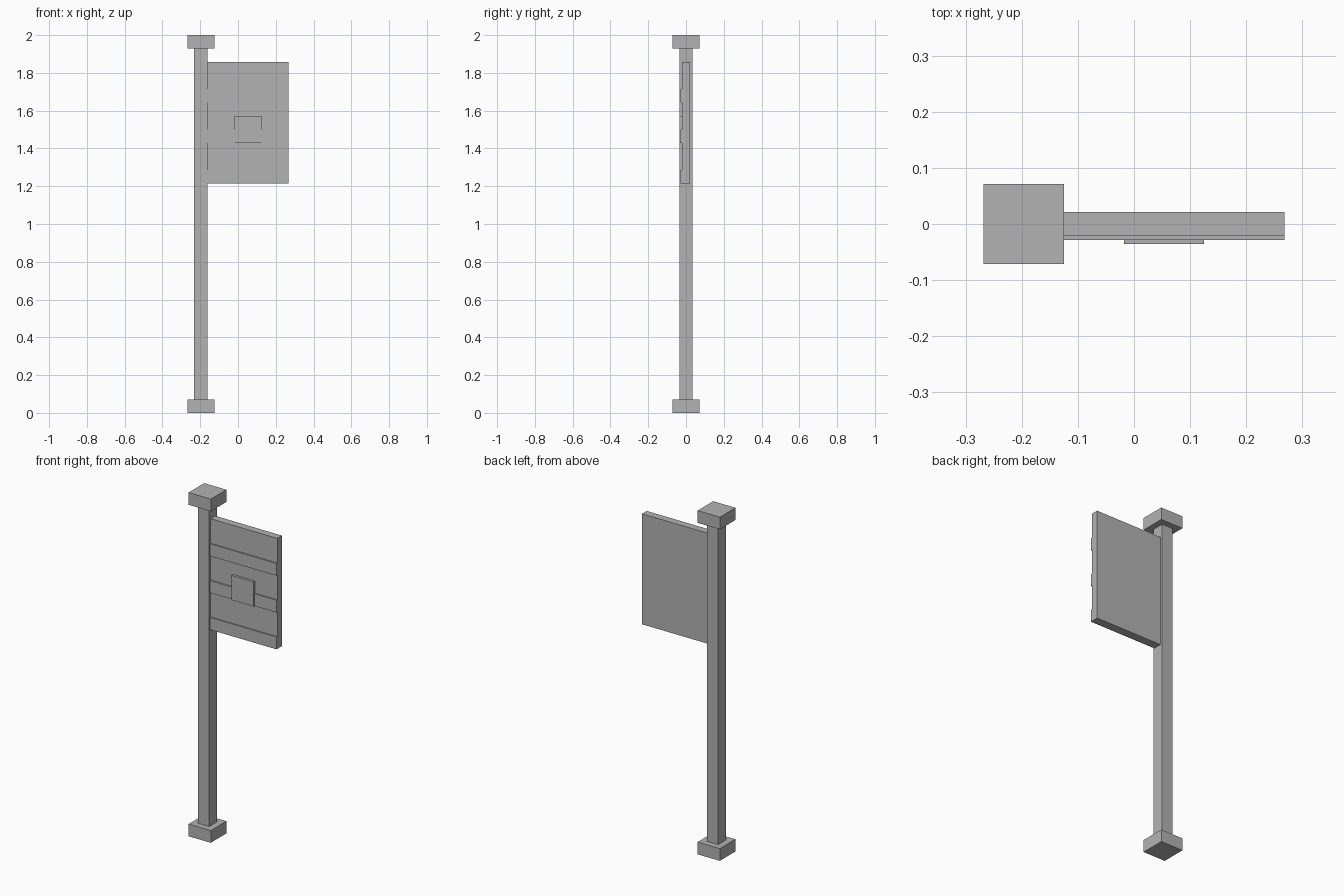
import bpy
import bmesh

U = 1 / 14  # design unit: the post is one unit wide

default = bpy.data.objects.get("Cube")
if default:
    bpy.data.objects.remove(default, do_unlink=True)

grey = bpy.data.materials.new("plain grey")
grey.use_nodes = True
colour = (0.45, 0.45, 0.45, 1)
grey.diffuse_color = colour
grey.node_tree.nodes["Principled BSDF"].inputs["Base Color"].default_value = colour


def finish(name, bm):
    """Turn a bmesh given in design units into a flat shaded object."""
    bmesh.ops.recalc_face_normals(bm, faces=bm.faces)
    bmesh.ops.scale(bm, vec=(U, U, U), verts=bm.verts)
    mesh = bpy.data.meshes.new(name)
    bm.to_mesh(mesh)
    bm.free()
    mesh.materials.append(grey)
    obj = bpy.data.objects.new(name, mesh)
    bpy.context.collection.objects.link(obj)
    return obj


def box(name, x, y, z):
    """Box spanning the (low, high) pairs on each axis."""
    bm = bmesh.new()
    bmesh.ops.create_cube(bm, size=1)
    for v in bm.verts:
        v.co = [span[0] if c < 0 else span[1] for c, span in zip(v.co, (x, y, z))]
    return finish(name, bm)


def extrude_x(name, profile, x0, x1):
    """Extrude a closed (y, z) profile along x."""
    bm = bmesh.new()
    face = bm.faces.new([bm.verts.new((x0, y, z)) for y, z in profile])
    new = bmesh.ops.extrude_face_region(bm, geom=[face])["geom"]
    moved = [g for g in new if isinstance(g, bmesh.types.BMVert)]
    bmesh.ops.translate(bm, vec=(x1 - x0, 0, 0), verts=moved)
    return finish(name, bm)


# Square post with a block at each end
POST_X = -2.75
box("post", (POST_X - 0.5, POST_X + 0.5), (-0.5, 0.5), (1, 27))
for name, z in (("base_block", 0), ("top_block", 27)):
    box(name, (POST_X - 1, POST_X + 1), (-1, 1), (z, z + 1))

# Hanging panel: three rows, each a raised band below a recessed field
profile = [(0.3, 26), (0.3, 17)]
for z in (17, 20, 23):
    profile += [(-0.4, z), (-0.4, z + 1), (-0.3, z + 1), (-0.3, z + 3)]
extrude_x("panel", profile, POST_X + 0.5, 3.75)

# Square plate in the middle of the panel
box("plate", (-0.25, 1.75), (-0.5, -0.3), (20, 22))
